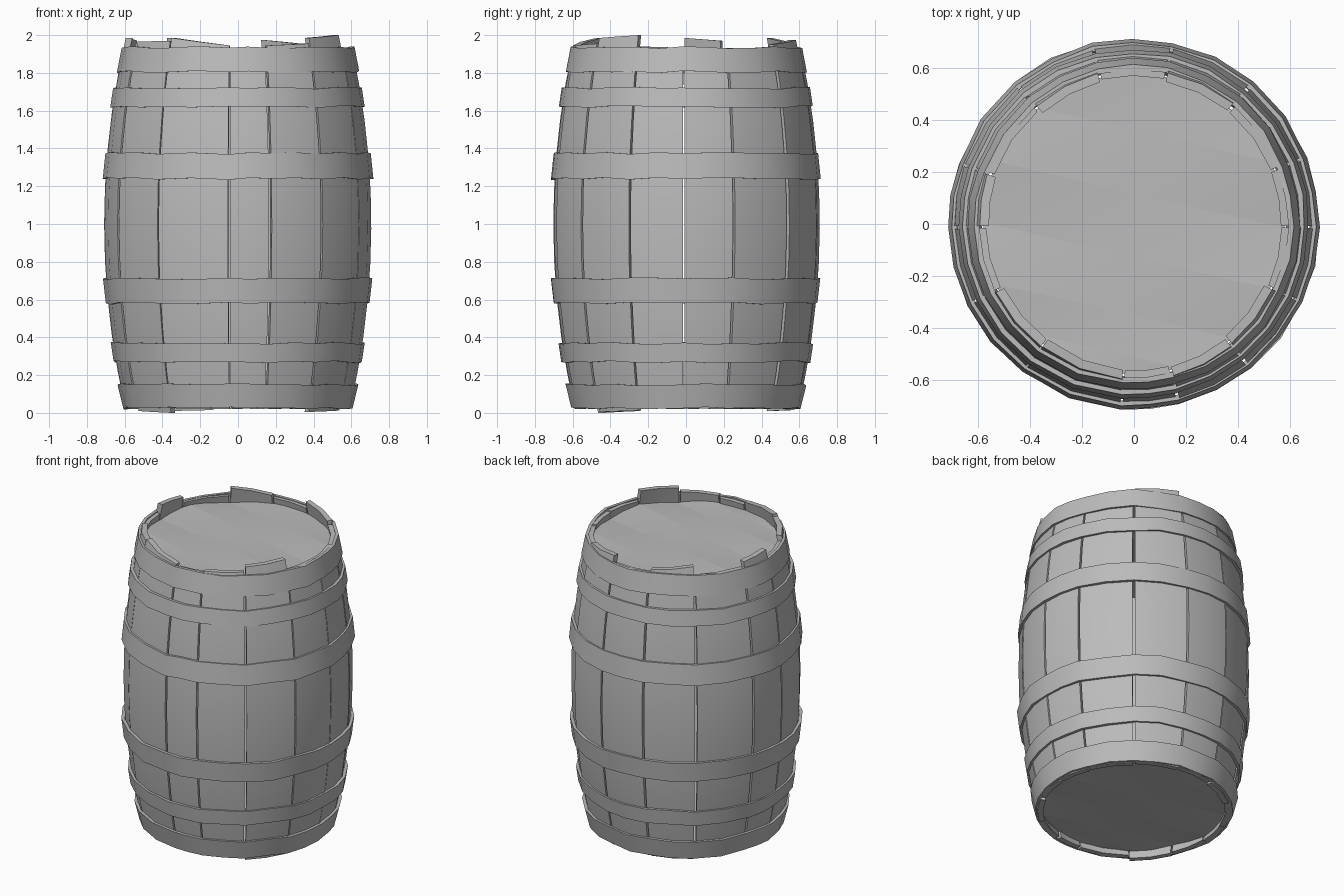
import bpy, bmesh, math, random
from math import radians, sin, cos

if "Cube" in bpy.data.objects:
    bpy.data.objects.remove(bpy.data.objects["Cube"])

random.seed(4)
wood = bpy.data.materials.new("weathered_grey")
wood.diffuse_color = (0.5, 0.5, 0.5, 1)
wood.use_nodes = True
wood.node_tree.nodes["Principled BSDF"].inputs["Base Color"].default_value = wood.diffuse_color

# Stave seam angles in degrees, going round the barrel
SEAMS = [-154, -127, -94, -76, -51, -25, -1, 21, 50, 78, 103, 130, 161, 181, 206]
# Staves whose ends stick out of the end hoops: index -> (z at first seam, z at last seam)
TALL = {0: (1.965, 1.97), 1: (1.985, 1.945), 3: (1.945, 1.955), 4: (1.985, 2.0),
        8: (1.95, 1.975), 10: (1.95, 1.985), 12: (1.97, 1.985)}
LOW = {0: (0.01, 0.0), 4: (0.005, 0.012), 10: (0.015, 0.01)}


def bulge(z):
    return 0.708 - 0.118 * (z - 1) ** 2


def finish(name, bm, smooth=35):
    bmesh.ops.recalc_face_normals(bm, faces=bm.faces)
    me = bpy.data.meshes.new(name)
    bm.to_mesh(me)
    bm.free()
    me.materials.append(wood)
    ob = bpy.data.objects.new(name, me)
    bpy.context.collection.objects.link(ob)
    bpy.context.view_layer.objects.active = ob
    ob.select_set(True)
    bpy.ops.object.shade_smooth_by_angle(angle=radians(smooth))
    ob.select_set(False)
    return ob


def polar(r, a, z):
    return (r * cos(radians(a)), r * sin(radians(a)), z)


def tube(bm, loops, closed):
    """Skin a list of equal vertex loops; cap the ends unless closed."""
    n = len(loops[0])
    pairs = list(zip(loops, loops[1:])) + ([(loops[-1], loops[0])] if closed else [])
    for a, b in pairs:
        for i in range(n):
            j = (i + 1) % n
            bm.faces.new((a[i], a[j], b[j], b[i]))
    if not closed:
        bm.faces.new(loops[0])
        bm.faces.new(loops[-1])


# Bulging staves
for i, (a0, a1) in enumerate(zip(SEAMS, SEAMS[1:])):
    bm = bmesh.new()
    t0, t1 = TALL.get(i, (1.925, 1.93))
    b0, b1 = LOW.get(i, (0.025, 0.02))
    off = random.uniform(-0.007, 0.002)
    gap = random.uniform(0.25, 0.7)
    cols = [a0 + gap, (a0 + a1) / 2, a1 - gap]
    loops = []
    for k in range(11):
        t = k / 10
        loop = []
        for thick, order in ((0, (0, 1, 2)), (0.035, (2, 1, 0))):
            for c in order:
                f = c / 2
                lo, hi = b0 + (b1 - b0) * f, t0 + (t1 - t0) * f
                z = lo + (hi - lo) * t
                loop.append(bm.verts.new(polar(bulge(z) + off - thick, cols[c], z)))
        loops.append(loop)
    tube(bm, loops, False)
    finish(f"stave_{i + 1}", bm)

# Hoops: bottom z, top z, bottom radius, top radius
HOOPS = [(0.025, 0.15, 0.607, 0.638), (0.27, 0.37, 0.658, 0.673), (0.58, 0.71, 0.699, 0.714),
         (1.24, 1.375, 0.714, 0.700), (1.62, 1.72, 0.673, 0.658), (1.805, 1.935, 0.638, 0.613)]
angles = [a for a0, a1 in zip(SEAMS, SEAMS[1:]) for a in (a0, (a0 + a1) / 2)]
for i, (z0, z1, r0, r1) in enumerate(HOOPS):
    bm = bmesh.new()
    loops = []
    for a in angles:
        dz = random.uniform(-0.006, 0.006)
        dr = random.uniform(-0.003, 0.004)
        corners = ((r0, z0), (r1, z1), (r1 - 0.02, z1), (r0 - 0.02, z0))
        loops.append([bm.verts.new(polar(r + dr, a, z + dz)) for r, z in corners])
    tube(bm, loops, True)
    finish(f"hoop_{i + 1}", bm)

# Twisted planks that close both ends
EDGES = [-0.579, -0.5, -0.345, -0.125, 0.115, 0.353, 0.579]
TURN = radians(-13)
for end, base in (("bottom", 0.075), ("top", 1.875)):
    for p, (s0, s1) in enumerate(zip(EDGES, EDGES[1:])):
        bm = bmesh.new()
        twist = 0.05 * (-1) ** p
        loops = []
        for k in range(7):
            s = s0 + (s1 - s0) * k / 6
            h = math.sqrt(0.58 ** 2 - s * s)
            loop = []
            for u, dz in ((-h, 0.012), (0, 0.012), (h, 0.012), (h, -0.012), (0, -0.012), (-h, -0.012)):
                z = base + dz + twist * u * (k / 6 - 0.5)
                x, y = u * cos(TURN) - s * sin(TURN), u * sin(TURN) + s * cos(TURN)
                loop.append(bm.verts.new((x, y, z)))
            loops.append(loop)
        tube(bm, loops, False)
        finish(f"{end}_lid_plank_{p + 1}", bm)
